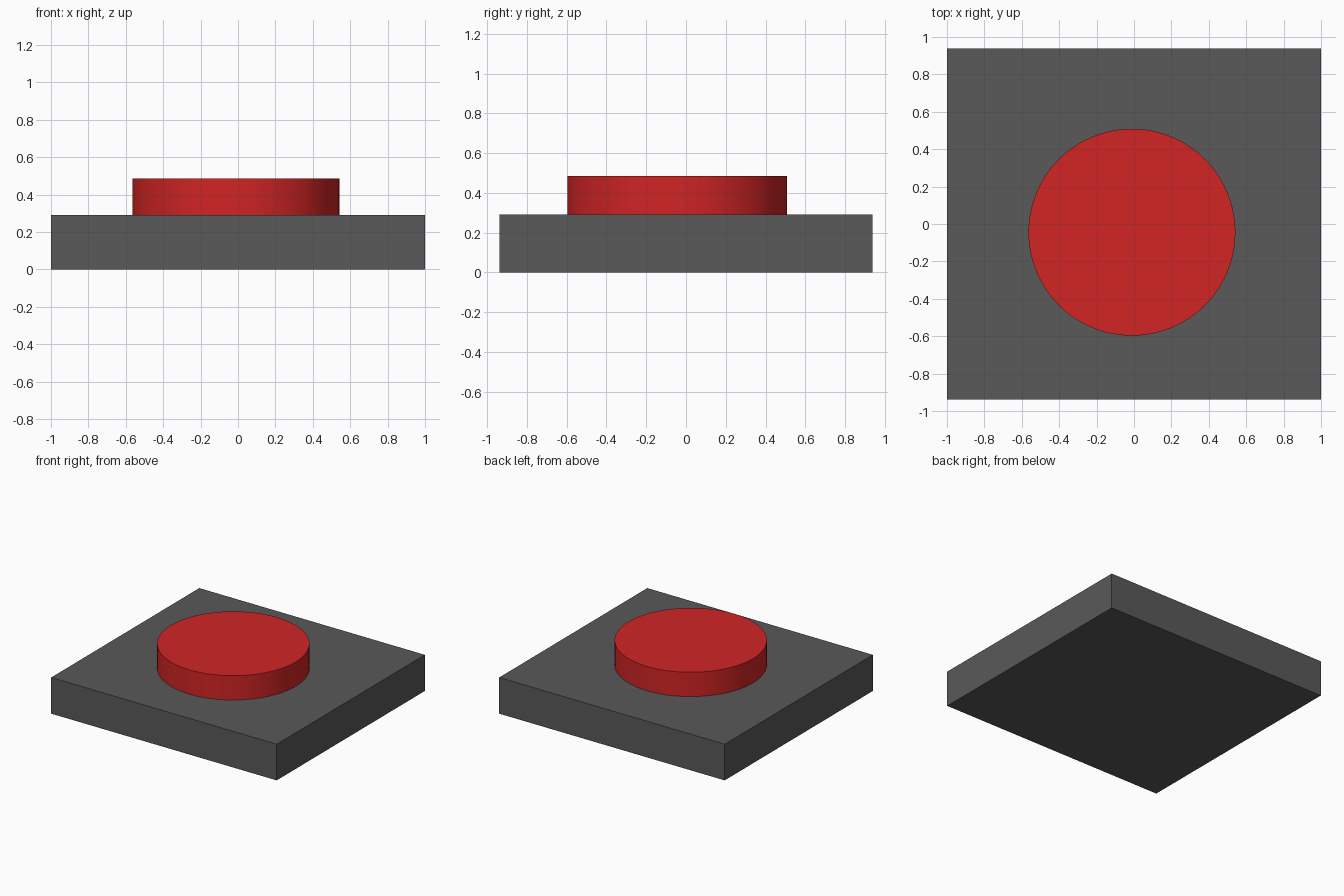
import bpy

if "Cube" in bpy.data.objects:
    bpy.data.objects.remove(bpy.data.objects["Cube"])

def material(name, color):
    m = bpy.data.materials.new(name)
    m.diffuse_color = (*color, 1)
    m.use_nodes = True
    m.node_tree.nodes["Principled BSDF"].inputs["Base Color"].default_value = m.diffuse_color
    return m

grey = material("dark grey", (0.1, 0.1, 0.1))
red = material("red", (0.64, 0.018, 0.018))

BASE_H, TOP = 0.29, 0.485

# Square-ish base slab
bpy.ops.mesh.primitive_cube_add(size=1, location=(0, 0, BASE_H / 2))
base = bpy.context.object
base.name = "base_plate"
base.scale = (2, 1.876, BASE_H)
bpy.ops.object.transform_apply(location=False, rotation=False, scale=True)
base.data.materials.append(grey)

# Round push button, slightly off centre
bpy.ops.mesh.primitive_cylinder_add(vertices=96, radius=0.553, depth=TOP - BASE_H,
                                    location=(-0.011, -0.044, (TOP + BASE_H) / 2))
button = bpy.context.object
button.name = "round_button"
button.data.materials.append(red)
bpy.ops.object.shade_smooth_by_angle()
